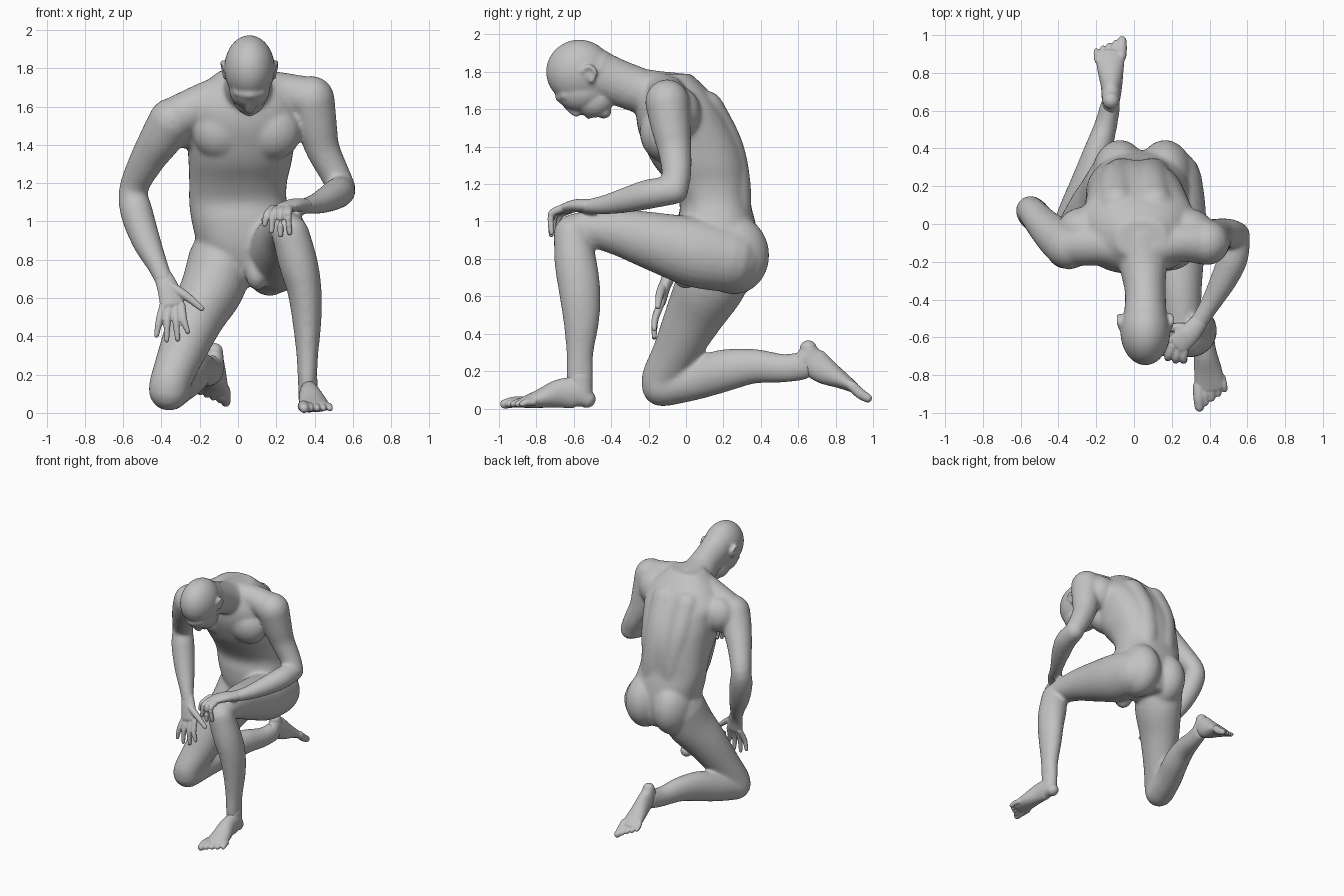
import bpy, bmesh, math
from mathutils import Vector, Matrix

cube = bpy.data.objects.get("Cube")
if cube:
    bpy.data.objects.remove(cube, do_unlink=True)

grey = bpy.data.materials.new("plain_grey")
grey.use_nodes = True
grey.diffuse_color = (0.54, 0.54, 0.54, 1)
grey.node_tree.nodes["Principled BSDF"].inputs["Base Color"].default_value = (0.54, 0.54, 0.54, 1)


def spline(pts, sub=4):
    """Smooth curve through rows of numbers."""
    out, n = [], len(pts)
    for i in range(n - 1):
        rows = pts[max(i - 1, 0)], pts[i], pts[i + 1], pts[min(i + 2, n - 1)]
        for s in range(sub):
            t = s / sub
            out.append([0.5 * (2 * b + (c - a) * t + (2 * a - 5 * b + 4 * c - d) * t * t
                               + (3 * b - a - 3 * c + d) * t ** 3) for a, b, c, d in zip(*rows)])
    return out + [list(pts[-1])]


def tube(bm, pts, ref=(0, 1, 0), flat=False, xf=None, seg=24):
    """Rounded tube; rows are x, y, z, radius [, radius towards ref]. Flat: level, squarish rings."""
    rows = spline([p if len(p) == 5 else (*p, p[3]) for p in pts])
    ref, rings, power = Vector(ref), [], 0.84 if flat else 1
    for i, (x, y, z, a, b) in enumerate(rows):
        t = Vector(rows[min(i + 1, len(rows) - 1)][:3]) - Vector(rows[max(i - 1, 0)][:3])
        t = Vector((0, 0, 1)) if flat else t.normalized()
        u = t.cross(ref).normalized()
        v = u.cross(t)
        steps = [(0, 1)]
        if i in (0, len(rows) - 1) and not flat:    # domed ends
            caps = [(math.sin(k), math.cos(k)) for k in (0, 0.4, 0.8, 1.15, 1.4)]
            steps = [(-s, c) for s, c in reversed(caps)] if i == 0 else caps
        for push, scale in steps:
            c = Vector((x, y, z)) + t * push * min(a, b)
            ring = []
            for k in range(seg):
                g = 2 * math.pi * k / seg
                e, f = (math.copysign(abs(w) ** power, w) for w in (math.cos(g), math.sin(g)))
                p = c + (u * e * a + v * f * b) * scale
                ring.append(bm.verts.new(xf @ p if xf else p))
            rings.append(ring)
    faces = [bm.faces.new(rings[0]), bm.faces.new(rings[-1])]
    for r, q in zip(rings, rings[1:]):
        faces += [bm.faces.new((r[k], r[(k + 1) % seg], q[(k + 1) % seg], q[k])) for k in range(seg)]
    bmesh.ops.recalc_face_normals(bm, faces=faces)


def blob(bm, loc, size, rot_x=0):
    """Ellipsoid mass."""
    m = Matrix.Translation(loc) @ Matrix.Rotation(math.radians(rot_x), 4, "X")
    bmesh.ops.create_uvsphere(bm, u_segments=32, v_segments=20, radius=1,
                              matrix=m @ Matrix.Diagonal((*size, 1)))


def finish(bm, name, voxel, smooth):
    """Fuse the masses into one smooth skin."""
    mesh = bpy.data.meshes.new(name)
    bm.to_mesh(mesh)
    bm.free()
    mesh.materials.append(grey)
    for p in mesh.polygons:
        p.use_smooth = True
    ob = bpy.data.objects.new(name, mesh)
    bpy.context.collection.objects.link(ob)
    r = ob.modifiers.new("fuse", "REMESH")
    r.mode, r.voxel_size, r.use_smooth_shade = "VOXEL", voxel, True
    s = ob.modifiers.new("soften", "SMOOTH")
    s.factor, s.iterations = 0.5, smooth


# Torso: horizontal rings from crotch to collar
body = bmesh.new()
tube(body, [(.07, .22, .66, .11, .13), (.06, .20, .75, .21, .185), (.05, .18, .87, .258, .21),
            (.02, .165, 1.0, .262, .205), (.0, .155, 1.1, .255, .19), (.0, .125, 1.2, .255, .215),
            (.01, .08, 1.3, .268, .25), (.015, .04, 1.4, .28, .262), (.02, -.002, 1.5, .295, .256),
            (.02, -.035, 1.6, .305, .23), (.03, -.06, 1.7, .235, .18),
            (.04, -.075, 1.79, .13, .10)], flat=True, seg=40)
# Buttocks, spine muscles, chest
for s in (-1, 1):
    blob(body, (.045 + s * .12, .25, .825), (.15, .195, .215), 8)
    tube(body, [(.03 + s * .08, .25, .98, .1), (.01 + s * .08, .246, 1.2, .1),
                (.0 + s * .09, .206, 1.4, .1), (.01 + s * .1, .105, 1.6, .1)])
    blob(body, (.045 + s * .135, -.125, 1.47), (.15, .122, .15), 8)
blob(body, (.1, .0, .73), (.06, .08, .09))
# Rear shoulder masses
blob(body, (-.265, -.03, 1.52), (.14, .12, .14))
blob(body, (.295, -.04, 1.58), (.13, .12, .14))

# Neck and sloping shoulders
tube(body, [(.04, -.08, 1.66, .14), (.05, -.23, 1.695, .125, .122), (.06, -.36, 1.738, .105, .12)],
     (0, 0, 1))
tube(body, [(.03, -.14, 1.695, .105), (-.14, -.11, 1.63, .11), (-.33, -.11, 1.535, .115)])
tube(body, [(.06, -.14, 1.695, .105), (.22, -.1, 1.68, .1), (.37, -.1, 1.64, .115)])

# Arms: one hanging to the thigh, one bent to the knee
tube(body, [(-.345, -.12, 1.525, .122), (-.405, -.075, 1.43, .11), (-.475, -.01, 1.32, .092),
            (-.545, .07, 1.17, .076), (-.53, .05, 1.05, .085), (-.48, .0, .9, .076),
            (-.42, -.06, .77, .055), (-.385, -.1, .69, .047, .037)])
tube(body, [(.385, -.1, 1.64, .12), (.412, -.08, 1.5, .106), (.442, -.06, 1.38, .09),
            (.5, -.05, 1.26, .079), (.542, -.06, 1.175, .073)])
tube(body, [(.542, -.06, 1.165, .073), (.524, -.18, 1.15, .08), (.472, -.3, 1.12, .071),
            (.40, -.43, 1.09, .053), (.33, -.54, 1.08, .047, .036)], (0, 0, 1))

# Left leg: raised thigh and upright shin
tube(body, [(.19, .23, .80, .17, .178), (.215, .05, .835, .167, .187), (.23, -.15, .888, .144, .16),
            (.245, -.36, .942, .114, .125), (.258, -.55, .962, .097, .09),
            (.262, -.61, .952, .092, .085)], (0, 0, 1))
tube(body, [(.275, -.61, .935, .098), (.315, -.59, .78, .102, .113), (.347, -.57, .64, .09, .112),
            (.36, -.56, .48, .076, .098), (.362, -.567, .3, .057, .073),
            (.362, -.567, .17, .05, .072), (.362, -.56, .08, .047, .062)])
# Right leg: lowered thigh and shin along the ground
tube(body, [(-.09, .19, .8, .17, .192), (-.13, .13, .66, .167, .188), (-.215, .045, .5, .145, .158),
            (-.3, -.055, .3, .121, .125), (-.35, -.12, .17, .108, .115),
            (-.36, -.13, .12, .108, .108)])
tube(body, [(-.36, -.12, .115, .105, .105), (-.31, .05, .158, .096, .112), (-.25, .2, .202, .092, .114),
            (-.2, .36, .226, .077, .094), (-.15, .52, .215, .061, .077),
            (-.125, .63, .23, .053, .077)], (0, 0, 1))
finish(body, "body", .0115, 14)

# Head: neck, skull, face, jaw, brow, nose, lips and ears
head = bmesh.new()
tube(head, [(.05, -.23, 1.695, .121, .119), (.06, -.36, 1.742, .108, .122),
            (.06, -.47, 1.785, .112, .13)], (0, 0, 1))
blob(head, (.06, -.57, 1.80), (.132, .178, .172))
blob(head, (.06, -.485, 1.80), (.115, .13, .125))
blob(head, (.06, -.56, 1.70), (.108, .14, .115))
blob(head, (.06, -.495, 1.645), (.085, .105, .09))
blob(head, (.06, -.44, 1.585), (.045, .04, .035))
tube(head, [(.0, -.645, 1.675, .026), (.06, -.672, 1.665, .028), (.12, -.645, 1.675, .026)], (0, 0, 1))
tube(head, [(.06, -.665, 1.65, .014), (.06, -.62, 1.60, .018), (.06, -.585, 1.58, .022)], (1, 0, 0))
tube(head, [(.03, -.51, 1.575, .014), (.06, -.52, 1.565, .018), (.09, -.51, 1.575, .014)], (0, 0, 1))
for s in (-1, 1):
    x = .06 + s * .126
    tube(head, [(x, -.505, 1.75, .013), (x + s * .01, -.485, 1.80, .013),
                (x + s * .014, -.52, 1.83, .013), (x + s * .004, -.555, 1.80, .011)], (1, 0, 0))
    blob(head, (x, -.52, 1.79), (.012, .03, .036))
finish(head, "head", .009, 5)


def hand(name, palm, fingers, normal):
    bm = bmesh.new()
    tube(bm, palm, normal)
    for f in fingers:
        tube(bm, f, normal, seg=14)
    finish(bm, name, .0055, 3)


# Right hand spread over the thigh
rows = zip((-.39, -.358, -.325, -.295), (-.425, -.372, -.315, -.262), (.405, .38, .385, .425))
fingers = [[(a, -.135, .56, .021), ((a + b) / 2 - .004, -.165, .48, .019), (b, -.17, z, .013)]
           for a, b, z in rows]
fingers.append([(-.35, -.12, .66, .026), (-.27, -.14, .61, .023), (-.19, -.15, .545, .015)])
hand("right_hand", [(-.395, -.085, .72, .047, .037), (-.365, -.115, .65, .057, .032),
                    (-.345, -.135, .57, .064, .028)], fingers, (.1, -1, .2))

# Left hand draped over the knee
rows = zip((.18, .208, .238, .268), (-.615, -.645, -.665, -.675),
           (.14, .175, .222, .27), (-.685, -.71, -.72, -.718), (.985, .95, .93, .94))
fingers = [[(a, b, 1.065, .022), ((a + c) / 2 - .008, (b + d) / 2 - .025, 1.035, .02), (c, d, z, .014)]
           for a, b, c, d, z in rows]
fingers.append([(.28, -.55, 1.07, .025), (.2, -.55, 1.05, .022), (.135, -.59, 1.01, .015)])
hand("left_hand", [(.345, -.52, 1.085, .047, .036), (.29, -.585, 1.085, .058, .034),
                   (.235, -.635, 1.07, .062, .028)], fingers, (0, 0, 1))


def foot(name, heel, inner, forward, up, scale):
    axes = [Vector(v).normalized() * scale for v in (inner, forward, up)]
    xf = Matrix.Translation(heel) @ Matrix(axes).transposed().to_4x4()
    bm = bmesh.new()
    tube(bm, [(0, .045, .05, .046, .048), (0, .1, .08, .052, .08), (.003, .19, .08, .06, .077),
              (-.003, .3, .052, .075, .05), (-.003, .38, .034, .082, .031)], (0, 0, 1), xf=xf)
    tube(bm, [(0, .075, .07, .05, .062), (0, .08, .17, .047, .062)], xf=xf)    # ankle
    for i in range(5):                                                          # toes
        x, r = (.056, .03) if i == 0 else (.059 - i * .033, .0235 - i * .001)
        tube(bm, [(x, .37 - i * .008, .034, r), (x * 1.06, .43 - i * .014, .034, r),
                  (x * 1.1, .48 - i * .02, .024, r * .85)], (0, 0, 1), xf=xf, seg=14)
    finish(bm, name, .006, 3)


foot("left_foot", (.36, -.485, 0), (-1, -.1, 0), (.1, -1, 0), (0, 0, 1), 1.0)
foot("right_foot", (-.122, .655, .385), (1, 0, 0), (.0, .725, -.685), (0, -.685, -.725), .95)
